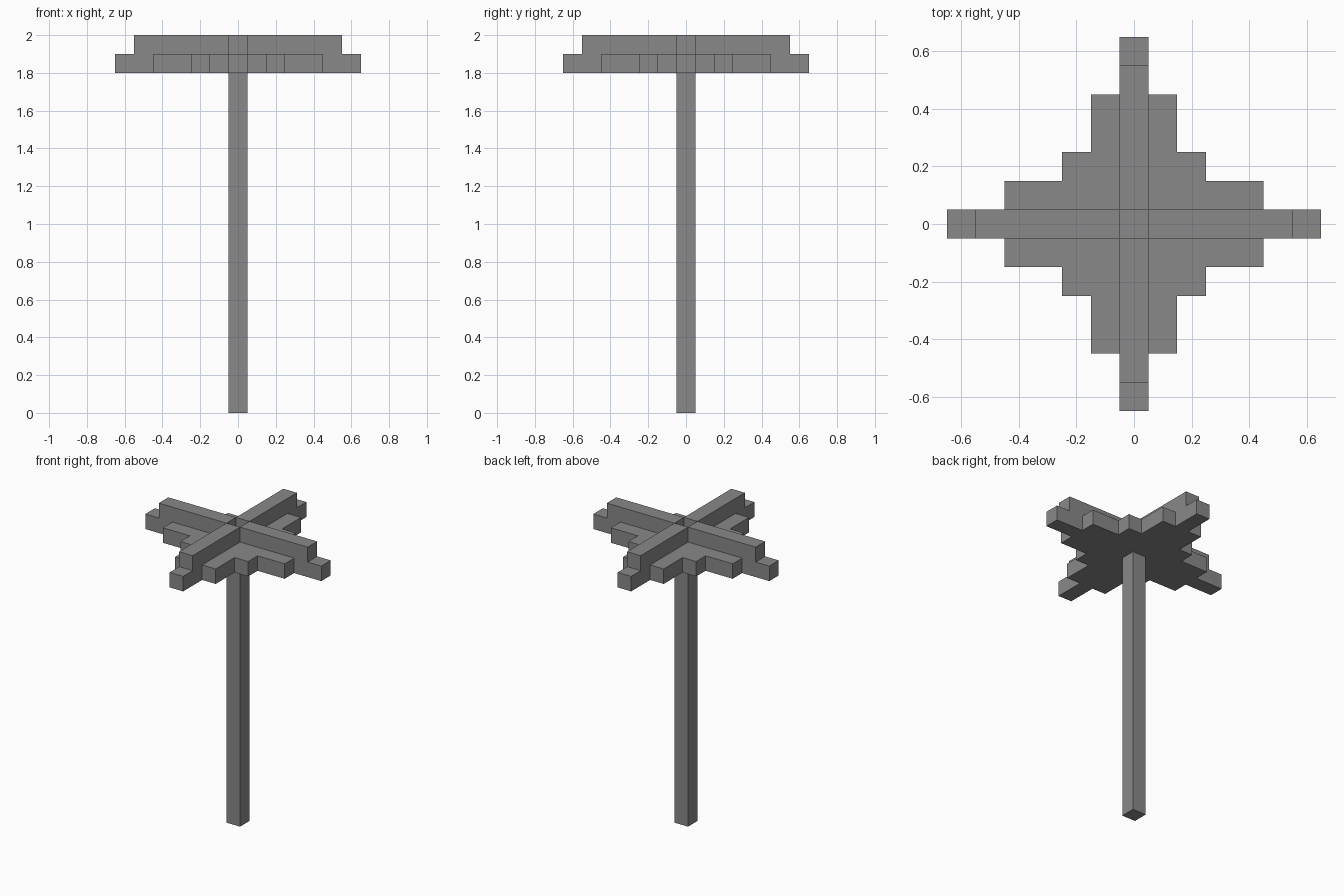
import bpy
import bmesh
from math import pi
from mathutils import Matrix, Vector

default = bpy.data.objects.get("Cube")
if default:
    bpy.data.objects.remove(default, do_unlink=True)

GREY = (0.25, 0.25, 0.25, 1.0)
grey = bpy.data.materials.new("plain grey")
grey.use_nodes = True
grey.diffuse_color = GREY
grey.node_tree.nodes["Principled BSDF"].inputs["Base Color"].default_value = GREY


def finish(name, bm):
    bmesh.ops.recalc_face_normals(bm, faces=bm.faces)
    mesh = bpy.data.meshes.new(name)
    bm.to_mesh(mesh)
    bm.free()
    mesh.materials.append(grey)
    obj = bpy.data.objects.new(name, mesh)
    bpy.context.collection.objects.link(obj)
    return obj


def prism(name, outline, bottom, top):
    """Extrude a flat outline from bottom to top."""
    bm = bmesh.new()
    face = bm.faces.new([bm.verts.new((x, y, bottom)) for x, y in outline])
    side = bmesh.ops.extrude_face_region(bm, geom=[face], use_keep_orig=True)
    verts = [v for v in side["geom"] if isinstance(v, bmesh.types.BMVert)]
    bmesh.ops.translate(bm, verts=verts, vec=(0, 0, top - bottom))
    return finish(name, bm)


def rectangle(x0, x1, y0, y1):
    return [(x0, y0), (x1, y0), (x1, y1), (x0, y1)]


# Square trunk
prism("trunk", rectangle(-0.05, 0.05, -0.05, 0.05), 0, 1.8)

# Stepped canopy layer: one quarter outline turned four times
quarter = [(0.65, -0.05), (0.65, 0.05), (0.45, 0.05), (0.45, 0.15),
           (0.25, 0.15), (0.25, 0.25), (0.15, 0.25), (0.15, 0.45),
           (0.05, 0.45)]
outline = []
for turn in range(4):
    spin = Matrix.Rotation(turn * pi / 2, 2)
    outline += [tuple(spin @ Vector(p)) for p in quarter]
prism("canopy", outline, 1.8, 1.9)

# Four raised ribs around an open centre
for turn, side in enumerate(("left", "back", "right", "front")):
    rib = prism(side + "_rib", rectangle(0.05, 0.55, -0.05, 0.05), 1.9, 2.0)
    rib.data.transform(Matrix.Rotation(turn * pi / 2, 4, "Z"))
